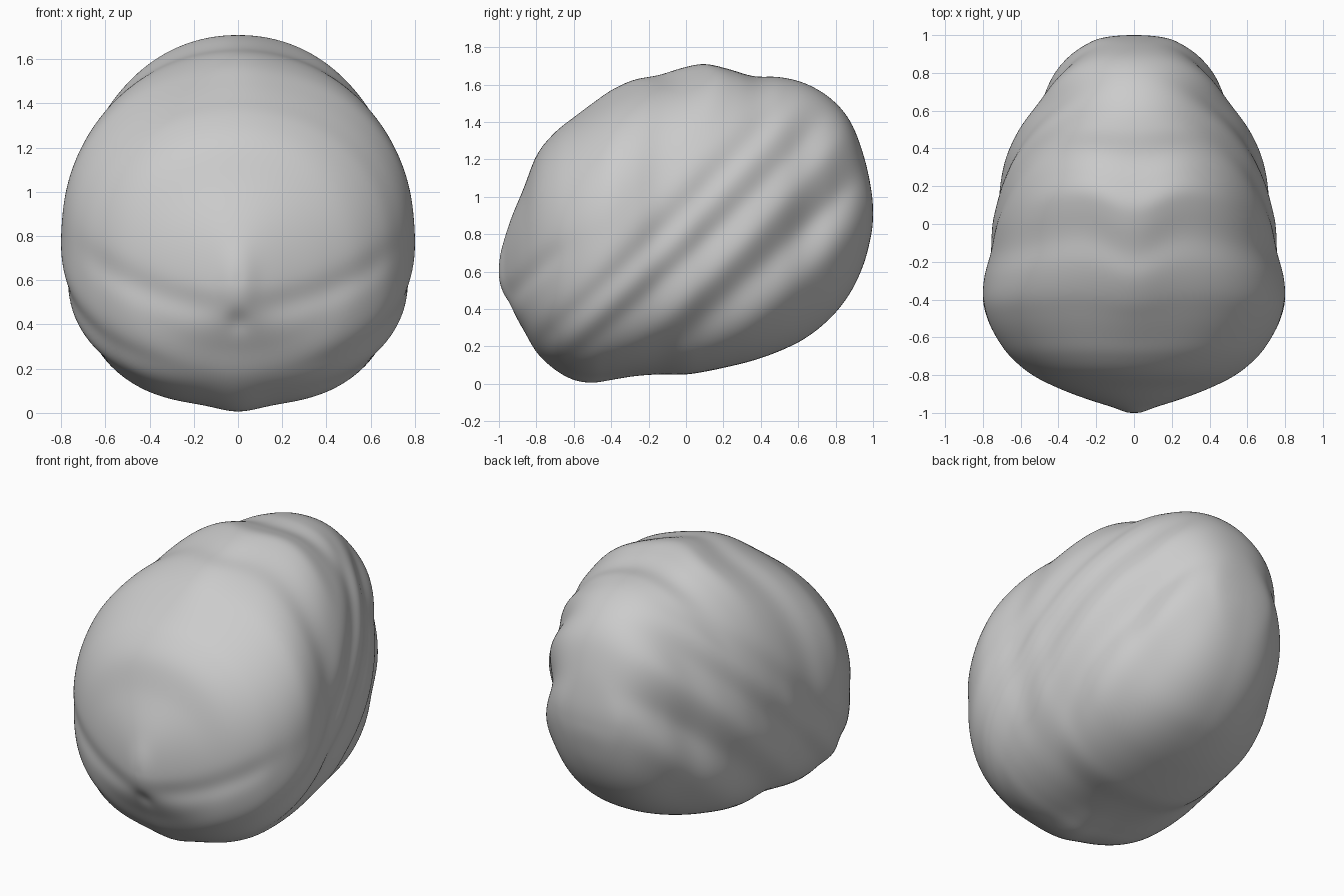
import bpy, bmesh, math

if "Cube" in bpy.data.objects:
    bpy.data.objects.remove(bpy.data.objects["Cube"])

# Stations along the body: y, bottom z, top z, half width, height of widest point
KEYS = [
    (-1.00, 0.59, 0.61, 0.01, 0.60),
    (-0.975, 0.48, 0.76, 0.10, 0.60),
    (-0.94, 0.41, 0.87, 0.21, 0.62),
    (-0.87, 0.29, 1.04, 0.40, 0.66),
    (-0.80, 0.17, 1.22, 0.54, 0.70),
    (-0.70, 0.075, 1.345, 0.66, 0.74),
    (-0.60, 0.02, 1.425, 0.73, 0.77),
    (-0.50, 0.005, 1.50, 0.775, 0.80),
    (-0.40, 0.02, 1.57, 0.795, 0.83),
    (-0.28, 0.04, 1.625, 0.785, 0.84),
    (-0.15, 0.05, 1.65, 0.755, 0.84),
    (0.00, 0.05, 1.695, 0.74, 0.84),
    (0.10, 0.065, 1.71, 0.72, 0.85),
    (0.22, 0.09, 1.685, 0.695, 0.85),
    (0.36, 0.125, 1.645, 0.655, 0.86),
    (0.50, 0.175, 1.64, 0.59, 0.88),
    (0.64, 0.245, 1.605, 0.50, 0.90),
    (0.78, 0.36, 1.52, 0.42, 0.92),
    (0.88, 0.49, 1.40, 0.335, 0.93),
    (0.95, 0.64, 1.22, 0.24, 0.93),
    (0.985, 0.77, 1.07, 0.16, 0.92),
    (1.00, 0.90, 0.92, 0.01, 0.91),
]
PHI = [math.acos(-k[0]) for k in KEYS]


def station(phi):
    """Smooth interpolation between the stations."""
    i = 0
    while i < len(PHI) - 2 and phi > PHI[i + 1]:
        i += 1
    h = PHI[i + 1] - PHI[i]
    t = (phi - PHI[i]) / h
    a, b = max(i - 1, 0), min(i + 2, len(PHI) - 1)
    out = []
    for c in range(1, 5):
        p, q = KEYS[i][c], KEYS[i + 1][c]
        m0 = (q - KEYS[a][c]) / (PHI[i + 1] - PHI[a]) * h
        m1 = (KEYS[b][c] - p) / (PHI[b] - PHI[i]) * h
        out.append((2*t**3 - 3*t*t + 1)*p + (t**3 - 2*t*t + t)*m0
                   + (3*t*t - 2*t**3)*q + (t**3 - t*t)*m1)
    return out


def bump(x, centre, width):
    return math.exp(-((x - centre) / width) ** 2)


def folds(y, z):
    """Slanting ridges and valleys on the flanks, running up towards the back."""
    u = y - z + 0.12 * (z - 0.8) ** 2
    return (0.008 * bump(u, -1.10, 0.12) - 0.010 * bump(u, -0.95, 0.08)
            + 0.012 * bump(u, -0.82, 0.09) - 0.014 * bump(u, -0.66, 0.08)
            + 0.022 * bump(u, -0.44, 0.11) - 0.030 * bump(u, -0.20, 0.12)
            + 0.026 * bump(u, 0.06, 0.13))


def surface(phi, theta):
    y = -math.cos(phi)
    zb, zt, w, zm = station(phi)
    c, s = math.cos(theta), math.sin(theta)
    n = 2.1 if s > 0 else 2.4
    r = (abs(c) ** n + abs(s) ** n) ** (-1 / n)
    x = w * r * c
    z = zm + r * s * ((zt - zm) if s > 0 else (zm - zb))
    # flank folds fade out towards the crown, the keel and both ends
    k = folds(y, z) * c * c * min(1, w / 0.4)
    x += k * (1 if c > 0 else -1) * abs(c) ** 0.5
    z += k * s
    if s < 0:
        # centre keel under the front
        z += 0.03 * (1 - bump(x, 0, 0.12)) * bump(y, -0.55, 0.25) * s * s
    else:
        # crown folds sweep backwards on each side of the centre line
        y += 0.13 * s ** 3 * (1 - bump(x, 0, 0.2)) * bump(y, -0.05, 0.4)
    # shallow groove around the face plate, with a small dimple in the middle
    if y < -0.55:
        edge = 0.47 + 0.5 * x * x
        y += 0.015 * bump(z, edge, 0.07) * min(1, (-0.55 - y) / 0.2) * (1 - bump(x, 0, 0.1))
        y += 0.012 * bump(x, 0, 0.05) * bump(z, 0.41, 0.05)
    return x, y, z


ROWS, COLS = 160, 192
bm = bmesh.new()
rings = []
for i in range(1, ROWS):
    phi = math.pi * i / ROWS
    rings.append([bm.verts.new(surface(phi, 2 * math.pi * j / COLS)) for j in range(COLS)])
for a, b in zip(rings, rings[1:]):
    for j in range(COLS):
        k = (j + 1) % COLS
        bm.faces.new((a[j], a[k], b[k], b[j]))
# close both ends
for ring, tip in ((rings[0], (0, -1, 0.6)), (rings[-1], (0, 1, 0.91))):
    v = bm.verts.new(tip)
    for j in range(COLS):
        bm.faces.new((v, ring[j], ring[(j + 1) % COLS]))
for _ in range(4):
    bmesh.ops.smooth_vert(bm, verts=bm.verts[:], factor=0.4,
                          use_axis_x=True, use_axis_y=True, use_axis_z=True)
bmesh.ops.recalc_face_normals(bm, faces=bm.faces[:])
for f in bm.faces:
    f.smooth = True

mesh = bpy.data.meshes.new("folded_boulder")
bm.to_mesh(mesh)
bm.free()
bpy.context.collection.objects.link(bpy.data.objects.new("folded_boulder", mesh))
